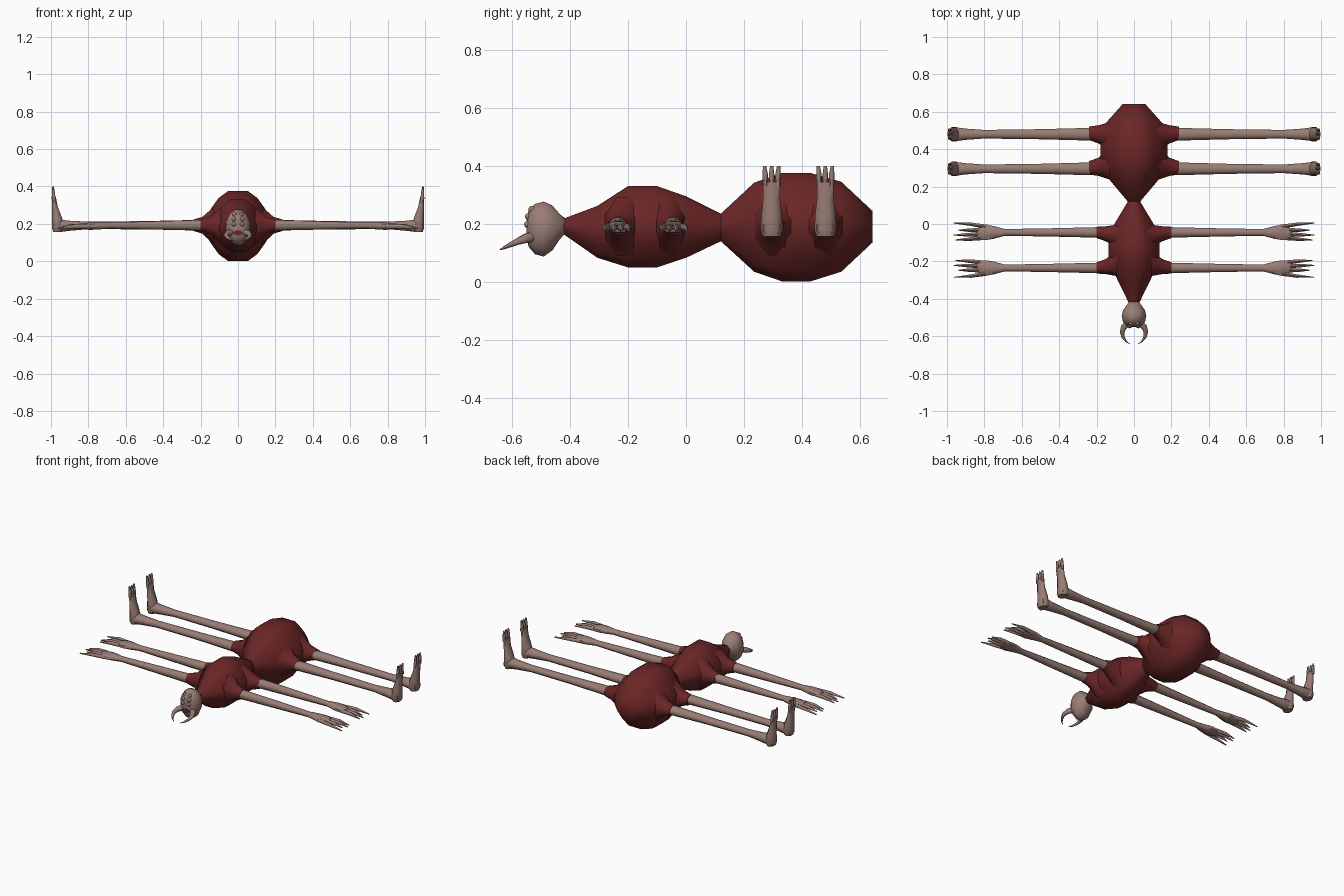
import bpy, bmesh, math
from mathutils import Vector

if "Cube" in bpy.data.objects:
    bpy.data.objects.remove(bpy.data.objects["Cube"])


def material(name, rgb):
    m = bpy.data.materials.new(name)
    m.diffuse_color = (*rgb, 1)
    m.use_nodes = True
    m.node_tree.nodes["Principled BSDF"].inputs["Base Color"].default_value = m.diffuse_color
    return m


RED = material("dark red", (0.145, 0.019, 0.019))
SKIN = material("pale skin", (0.32, 0.205, 0.178))


def finish(name, bm, mat, mirror=False, angle=60):
    bmesh.ops.recalc_face_normals(bm, faces=bm.faces)
    mesh = bpy.data.meshes.new(name)
    bm.to_mesh(mesh)
    bm.free()
    mesh.materials.append(mat)
    ob = bpy.data.objects.new(name, mesh)
    bpy.context.collection.objects.link(ob)
    bpy.ops.object.select_all(action='DESELECT')
    ob.select_set(True)
    bpy.context.view_layer.objects.active = ob
    bpy.ops.object.shade_smooth_by_angle(angle=math.radians(angle))
    if mirror:
        ob.modifiers.new("mirror", 'MIRROR').use_mirror_merge = False
    return ob


def loft(bm, rings):
    """Skin a list of equal-length point rings and cap both ends."""
    vs = [[bm.verts.new(p) for p in r] for r in rings]
    n = len(vs[0])
    for a, b in zip(vs, vs[1:]):
        for i in range(n):
            bm.faces.new((a[i], a[(i + 1) % n], b[(i + 1) % n], b[i]))
    bm.faces.new(vs[0])
    bm.faces.new(vs[-1])


def ellipse(c, u, v, n=8):
    """Ring around c with half axes u and v."""
    c, u, v = Vector(c), Vector(u), Vector(v)
    return [c + u * math.cos(math.tau * (i + .5) / n) + v * math.sin(math.tau * (i + .5) / n)
            for i in range(n)]


def ring_x(x, y, z, ry, rz, n=8):
    k = 1 / math.cos(math.pi / n)
    return ellipse((x, y, z), (0, ry * k, 0), (0, 0, rz * k), n)


# Body: sixteen-sided sections along y as (y, half width, bottom, top)
QUARTER = [(1, .2), (.8, .5), (.58, .8), (.3, 1)]


def section(y, w, lo, hi):
    c, h = (lo + hi) / 2, (hi - lo) / 2
    right = [(-a, -b) for a, b in QUARTER]
    pts = QUARTER + [(-a, b) for a, b in reversed(QUARTER)]
    pts += right + [(a, -b) for a, b in reversed(QUARTER)]
    return [Vector((a * w, y, c + b * h)) for a, b in pts]


BODY = [(-.43, .024, .17, .215), (-.305, .085, .083, .262), (-.2, .135, .05, .33),
        (-.1, .135, .05, .33), (0, .105, .083, .295), (.12, .033, .14, .235),
        (.235, .13, .035, .342), (.33, .18, .002, .375), (.43, .18, .002, .375),
        (.535, .155, .035, .345), (.642, .06, .135, .245)]
bm = bmesh.new()
loft(bm, [section(*s) for s in BODY])
finish("body", bm, RED)

# Sockets: flared collars where the limbs leave the body
for name, y, x0, x1, r, tilt in [("front_socket", -.235, .09, .2, .03, .025),
                                 ("middle_socket", -.045, .07, .2, .03, -.025),
                                 ("leg_socket", .3, .13, .24, .036, .02),
                                 ("rear_leg_socket", .485, .12, .24, .036, -.02)]:
    bm = bmesh.new()
    xm = x1 - .05
    loft(bm, [ring_x(x0, y + tilt, .19, r * 2.3, .1), ring_x(xm, y + tilt * .3, .193, r * 1.35, .045),
              ring_x(x1, y, .193, r, .03)])
    finish(name, bm, RED, True)

# Arms: shaft, flat palm, four pointed fingers
for name, y, s in [("front_arm", -.235, -1), ("middle_arm", -.045, 1)]:
    bm = bmesh.new()
    loft(bm, [ring_x(.195, y, .193, .028, .028), ring_x(.45, y, .192, .022, .022),
              ring_x(.69, y, .191, .018, .016), ring_x(.75, y, .19, .034, .02),
              ring_x(.79, y, .188, .041, .02), ring_x(.84, y - s * .008, .186, .031, .014)])
    # (side offset at base, side offset at tip, base x, tip x)
    for b, t, x0, x1 in [(.028, .05, .775, .965), (.012, .012, .83, .94),
                         (-.01, -.014, .83, .965), (-.03, -.04, .82, .955)]:
        loft(bm, [ring_x(x0, y + s * b, .188, .012, .012, 6),
                  ring_x((x0 + x1) / 2, y + s * (b * .3 + t * .7), .187, .009, .01, 6),
                  ring_x(x1, y + s * t, .175, .002, .003, 6)])
    finish(name, bm, SKIN, True)

# Legs: shaft, heel, upright foot with three toes
for name, y in [("leg", .295), ("rear_leg", .48)]:
    bm = bmesh.new()
    loft(bm, [ring_x(.235, y, .193, .034, .028), ring_x(.5, y, .193, .027, .022),
              ring_x(.8, y, .192, .023, .02), ring_x(.9, y, .19, .03, .027),
              ring_x(.955, y, .19, .037, .033), ring_x(.985, y, .185, .03, .026)])

    def ring_z(x, yy, z, rx, ry, n=8):
        k = 1 / math.cos(math.pi / n)
        return ellipse((x, yy, z), (rx * k, 0, 0), (0, ry * k, 0), n)

    loft(bm, [ring_z(.965, y, .157, .023, .03), ring_z(.962, y, .18, .033, .038),
              ring_z(.967, y, .23, .027, .035), ring_z(.979, y, .29, .016, .029),
              ring_z(.985, y, .345, .011, .029)])
    for d in (-.022, 0, .022):
        loft(bm, [ring_z(.985, y + d, .33, .01, .0085, 6), ring_z(.987, y + d, .37, .008, .008, 6),
                  ring_z(.989, y + d * 1.1, .4, .004, .005, 6)])
    finish(name, bm, SKIN, True)

# Head: egg shape with a narrow back that meets the neck
bm = bmesh.new()
loft(bm, [ellipse((0, y, z), (w, 0, 0), (0, 0, h), 12) for y, z, w, h in
          [(-.415, .193, .026, .026), (-.435, .19, .042, .045), (-.46, .186, .06, .08),
           (-.49, .182, .068, .098), (-.52, .182, .062, .09), (-.542, .184, .045, .066),
           (-.549, .184, .022, .035)]])
finish("head", bm, SKIN)

# Eyes: two columns of three beads
bm = bmesh.new()
for z, y, x in [(.25, -.531, .018), (.225, -.543, .022), (.198, -.546, .022)]:
    r = bmesh.ops.create_uvsphere(bm, u_segments=8, v_segments=6, radius=.012)
    bmesh.ops.translate(bm, verts=r["verts"], vec=(x, y, z))
finish("eyes", bm, SKIN, True)

# Mouth: red disc with a raised lip around it
bm = bmesh.new()
loft(bm, [ellipse((0, y, .152), (.024, 0, 0), (0, 0, .014), 10) for y in (-.535, -.552)])
finish("mouth", bm, RED)

# Mandibles: curved tusks
bm = bmesh.new()
TUSK = [(.035, -.53, .155, .018), (.055, -.552, .15, .017), (.064, -.578, .14, .013),
        (.058, -.605, .128, .009), (.042, -.628, .117, .005), (.022, -.642, .11, .001)]
pts = [Vector(t[:3]) for t in TUSK]
rings = []
for i, t in enumerate(TUSK):
    d = (pts[min(i + 1, 5)] - pts[max(i - 1, 0)]).normalized()
    u = d.cross(Vector((0, 0, 1))).normalized()
    rings.append(ellipse(pts[i], u * t[3], d.cross(u) * t[3], 8))
loft(bm, rings)
finish("mandible", bm, SKIN, True)
